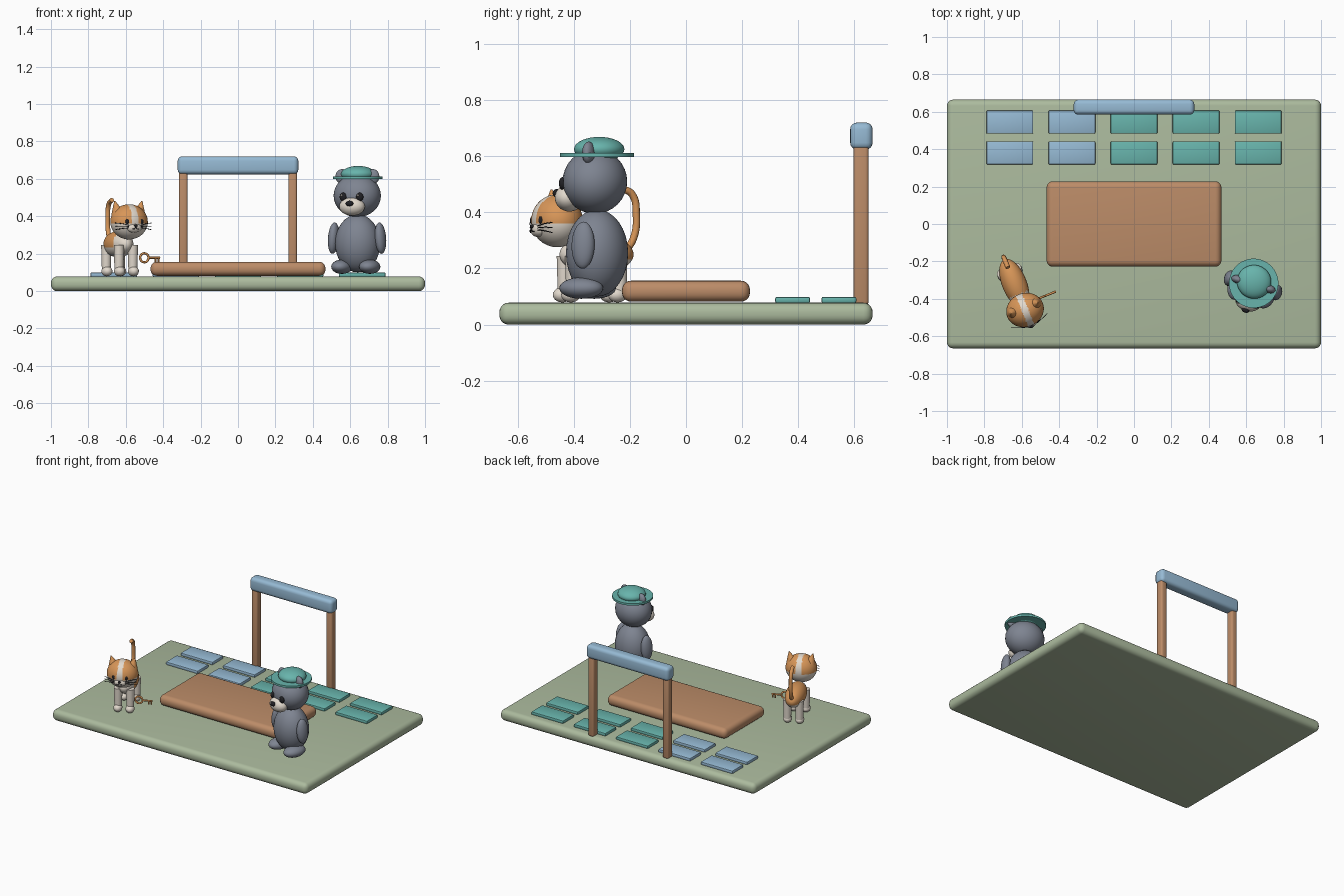
import bpy, bmesh, math
from mathutils import Matrix, Vector

if "Cube" in bpy.data.objects:
    bpy.data.objects.remove(bpy.data.objects["Cube"], do_unlink=True)


def material(name, r, g, b):
    lin = [((c / 255 + 0.055) / 1.055) ** 2.4 for c in (r, g, b)] + [1]
    m = bpy.data.materials.new(name)
    m.use_nodes = True
    m.diffuse_color = lin
    m.node_tree.nodes["Principled BSDF"].inputs["Base Color"].default_value = lin
    return m


SAGE = material("sage_green", 172, 187, 158)
WOOD = material("warm_wood", 188, 140, 104)
BLUE = material("soft_blue", 150, 186, 212)
TEAL = material("teal", 104, 180, 172)
GREY = material("slate_grey", 126, 132, 145)
CREAM = material("cream", 226, 217, 205)
ORANGE = material("ginger_orange", 216, 150, 88)
BLACK = material("near_black", 32, 32, 36)

WORLD = Matrix.Identity(4)


def finish(name, bm, mats, frame=WORLD, rule=None, angle=40):
    """Turn a bmesh into a smooth-shaded object; rule picks the material slot."""
    bm.normal_update()
    if rule:
        for f in bm.faces:
            f.material_index = rule(f.calc_center_median())
    mesh = bpy.data.meshes.new(name)
    bm.to_mesh(mesh)
    bm.free()
    for m in mats:
        mesh.materials.append(m)
    mesh.shade_smooth()
    mesh.set_sharp_from_angle(angle=math.radians(angle))
    ob = bpy.data.objects.new(name, mesh)
    ob.matrix_world = frame
    bpy.context.collection.objects.link(ob)
    return ob


def box(name, mat, centre, size, bevel, segments=5, frame=WORLD):
    bm = bmesh.new()
    bmesh.ops.create_cube(bm, size=1)
    bmesh.ops.scale(bm, vec=size, verts=bm.verts)
    bmesh.ops.bevel(bm, geom=bm.edges[:], offset=bevel, segments=segments,
                    profile=0.5, affect='EDGES')
    return finish(name, bm, [mat], frame @ Matrix.Translation(centre))


def ball(name, mats, centre, radii, frame=WORLD, rule=None, turn=0, detail=32):
    bm = bmesh.new()
    bmesh.ops.create_uvsphere(bm, u_segments=detail, v_segments=detail // 2, radius=1)
    if rule:
        for f in bm.faces:
            f.material_index = rule(f.calc_center_median())
    bmesh.ops.scale(bm, vec=radii, verts=bm.verts)
    local = Matrix.Translation(centre) @ Matrix.Rotation(turn, 4, 'Y')
    return finish(name, bm, mats, frame @ local)


def cone(name, mat, centre, r1, r2, depth, frame=WORLD, turn=0, sides=24):
    bm = bmesh.new()
    bmesh.ops.create_cone(bm, cap_ends=True, segments=sides, radius1=r1,
                          radius2=r2, depth=depth)
    local = Matrix.Translation(centre) @ Matrix.Rotation(turn, 4, 'Y')
    return finish(name, bm, [mat], frame @ local)


def tube(name, mat, points, radius, frame=WORLD, cyclic=False):
    cu = bpy.data.curves.new(name, 'CURVE')
    cu.dimensions = '3D'
    cu.bevel_depth = radius
    cu.bevel_resolution = 3
    cu.use_fill_caps = True
    cu.materials.append(mat)
    sp = cu.splines.new('BEZIER')
    sp.bezier_points.add(len(points) - 1)
    for bp, p in zip(sp.bezier_points, points):
        bp.co = p
        bp.handle_left_type = bp.handle_right_type = 'AUTO'
    sp.use_cyclic_u = cyclic
    ob = bpy.data.objects.new(name, cu)
    ob.matrix_world = frame
    bpy.context.collection.objects.link(ob)
    return ob


SIDES = ((1, "left"), (-1, "right"))

# Ground slab and low platform
box("base_slab", SAGE, (0, 0, 0.039), (2, 1.33, 0.078), 0.033)
box("platform", WOOD, (0, 0, 0.119), (0.935, 0.456, 0.075), 0.033)

# Goal frame: two posts and a cross bar
for s, side in SIDES:
    box(side + "_post", WOOD, (s * 0.293, 0.624, 0.36), (0.046, 0.054, 0.58), 0.012, 3)
box("cross_bar", BLUE, (0, 0.625, 0.672), (0.645, 0.08, 0.096), 0.024, 4)

# Two rows of floor tiles
for row, y in enumerate((0.38, 0.545)):
    for col in range(5):
        box(f"tile_{row}_{col}", BLUE if col < 2 else TEAL,
            ((col - 2) * 0.332, y, 0.088), (0.25, 0.124, 0.022), 0.006, 2)

# Bear: body, limbs and head
bear = Matrix.Translation((0.64, -0.317, 0)) @ Matrix.Rotation(math.radians(-17), 4, 'Z')
ball("bear_body", [GREY], (0, 0, 0.255), (0.122, 0.11, 0.155), bear)
ball("bear_head", [GREY], (0, -0.008, 0.51), (0.128, 0.114, 0.115), bear)
ball("bear_muzzle", [CREAM], (0, -0.103, 0.452), (0.07, 0.05, 0.049), bear)
ball("bear_nose", [BLACK], (0, -0.15, 0.468), (0.021, 0.014, 0.015), bear)
for s, side in SIDES:
    ball(side + "_bear_arm", [GREY], (s * 0.131, -0.012, 0.283), (0.029, 0.042, 0.084),
         bear, turn=-s * 0.08)
    ball(side + "_bear_foot", [GREY], (s * 0.078, -0.035, 0.13), (0.054, 0.08, 0.038), bear)
    ball(side + "_bear_ear", [GREY], (s * 0.086, -0.005, 0.612), (0.036, 0.022, 0.04), bear)
    ball(side + "_bear_eye", [BLACK], (s * 0.046, -0.113, 0.503), (0.02, 0.014, 0.023), bear)
    ball(side + "_bear_eye_glint", [CREAM], (s * 0.046 - 0.006, -0.126, 0.511),
         (0.005, 0.003, 0.005), bear, detail=12)

# Bear's hat
cone("hat_brim", TEAL, (0, 0, 0.605), 0.132, 0.132, 0.014, bear, sides=48)
ball("hat_crown", [TEAL], (0, 0.008, 0.625), (0.092, 0.09, 0.044), bear)

# Cat: two-tone body and head
cat = Matrix.Translation((-0.635, -0.33, 0)) @ Matrix.Rotation(math.radians(22), 4, 'Z')
ball("cat_body", [ORANGE, CREAM], (0, 0.012, 0.25), (0.066, 0.14, 0.07), cat,
     lambda c: int(c.z < -0.25 or c.y < -0.45), detail=48)
ball("cat_head", [ORANGE, CREAM], (0, -0.14, 0.37), (0.102, 0.09, 0.094), cat,
     lambda c: int(c.z < -0.12 or abs(c.x) < 0.17), detail=64)
ball("cat_muzzle", [CREAM], (0, -0.213, 0.338), (0.042, 0.024, 0.026), cat)
ball("cat_nose", [BLACK], (0, -0.236, 0.35), (0.01, 0.007, 0.007), cat, detail=16)

for s, side in SIDES:
    # Ears, eyes and face lines
    cone(side + "_cat_ear", ORANGE, (s * 0.07, -0.13, 0.448), 0.035, 0.003, 0.068,
         cat, turn=s * 0.25)
    ball(side + "_cat_eye", [BLACK], (s * 0.04, -0.218, 0.372), (0.012, 0.008, 0.015),
         cat, detail=16)
    tube(side + "_cat_mouth", BLACK, [(0, -0.238, 0.345), (s * 0.006, -0.238, 0.334),
         (s * 0.018, -0.235, 0.331)], 0.002, cat)
    for k in (-1, 0, 1):
        tube(f"{side}_whisker_{k + 1}", BLACK,
             [(s * 0.035, -0.228, 0.345 + k * 0.007),
              (s * 0.07, -0.215, 0.347 + k * 0.013),
              (s * 0.105, -0.2, 0.346 + k * 0.018)], 0.0018, cat)
    # Legs and paws
    for y, end in ((-0.095, "front"), (0.085, "rear")):
        cone(f"{side}_{end}_cat_leg", CREAM, (s * 0.04, y, 0.175), 0.024, 0.028, 0.14, cat)
        ball(f"{side}_{end}_cat_paw", [CREAM], (s * 0.04, y - 0.008, 0.106),
             (0.029, 0.035, 0.027), cat, detail=20)

# Cat's raised tail
tube("cat_tail", ORANGE, [(0, 0.115, 0.25), (0, 0.155, 0.31), (0, 0.165, 0.39),
     (0, 0.148, 0.465), (0, 0.105, 0.486)], 0.013, cat)

# Small key beside the cat: ring, shaft and teeth
ring = [(0.1 + 0.024 * math.cos(a * math.pi / 4), -0.11,
         0.178 + 0.024 * math.sin(a * math.pi / 4)) for a in range(8)]
tube("key_ring", ORANGE, ring, 0.006, cat, cyclic=True)
tube("key_shaft", ORANGE, [(0.124, -0.11, 0.178), (0.19, -0.11, 0.178)], 0.006, cat)
for i, x in enumerate((0.165, 0.182)):
    box(f"key_tooth_{i}", ORANGE, (x, -0.11, 0.165), (0.01, 0.01, 0.024), 0.002, 1, cat)
